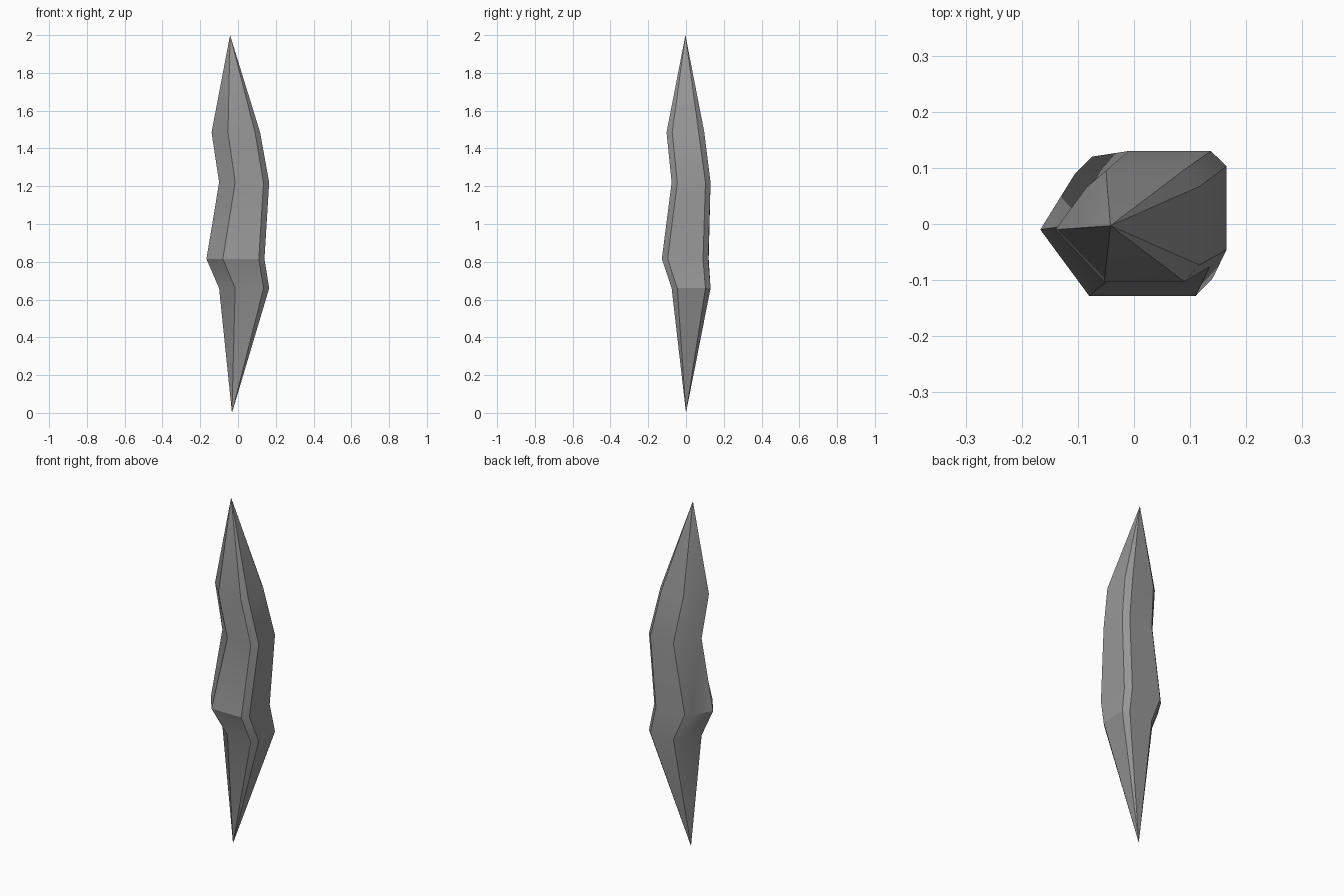
import bpy
import bmesh
import math

cube = bpy.data.objects.get("Cube")
if cube:
    bpy.data.objects.remove(cube, do_unlink=True)

# Stone colour
stone = bpy.data.materials.new("stone_grey")
stone.use_nodes = True
grey = (0.31, 0.31, 0.31, 1)
stone.diffuse_color = grey
stone.node_tree.nodes["Principled BSDF"].inputs["Base Color"].default_value = grey

# Eight-sided cross-sections, counter-clockwise from the -x corner
waist = [(-.10, .0), (-.015, -.076), (.135, -.076), (.165, -.046),
         (.165, .103), (.137, .13), (-.01, .13), (-.04, .1)]
bulge = [(-.167, -.01), (-.08, -.128), (.11, -.128), (.14, -.097),
         (.14, .09), (.11, .118), (-.075, .12), (-.105, .09)]
shoulder = [(-.14, -.01), (-.053, -.103), (.09, -.103), (.117, -.073),
            (.117, .067), (.09, .097), (-.05, .095), (-.085, .065)]
levels = [(.66, waist), (.815, bulge), (1.22, waist), (1.485, shoulder)]

# Crystal shard: stacked sections closed by a point at each end
bm = bmesh.new()
rings = [[bm.verts.new((x, y, z)) for x, y in section] for z, section in levels]
bottom = bm.verts.new((-.032, 0, 0))
top = bm.verts.new((-.042, -.003, 2))
for i in range(8):
    j = (i + 1) % 8
    bm.faces.new((bottom, rings[0][j], rings[0][i]))
    for low, high in zip(rings, rings[1:]):
        bm.faces.new((low[i], low[j], high[j], high[i]))
    bm.faces.new((rings[-1][i], rings[-1][j], top))
bmesh.ops.recalc_face_normals(bm, faces=bm.faces)

mesh = bpy.data.meshes.new("crystal_shard")
bm.to_mesh(mesh)
bm.free()
mesh.materials.append(stone)
shard = bpy.data.objects.new("crystal_shard", mesh)
bpy.context.collection.objects.link(shard)

# Soft bends along the length, crisp long edges
bpy.ops.object.select_all(action='DESELECT')
shard.select_set(True)
bpy.context.view_layer.objects.active = shard
bpy.ops.object.shade_smooth_by_angle(angle=math.radians(25))
